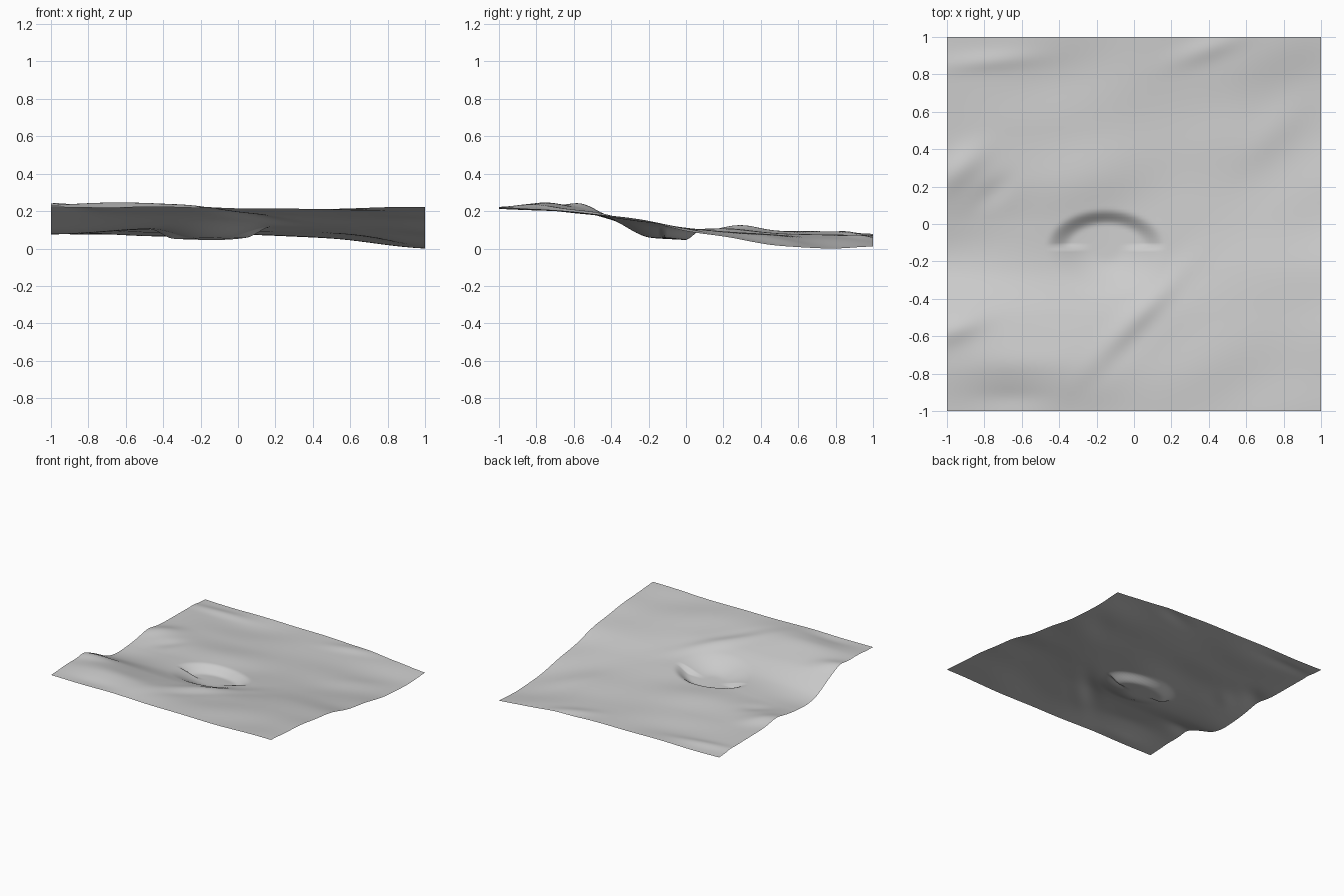
import bpy, bmesh, math
from mathutils import Vector

cube = bpy.data.objects.get("Cube")
if cube:
    bpy.data.objects.remove(cube, do_unlink=True)

# South-to-north height profiles (thousandths), evenly spaced from west to east
PROFILES = [
    [230, 238, 220, 102, 90, 112, 104, 102, 87],
    [230, 248, 195, 122, 110, 116, 94, 78, 82],
    [224, 220, 188, 132, 107, 104, 88, 82, 82],
    [222, 214, 194, 162, 120, 92, 74, 62, 62],
    [230, 214, 194, 162, 105, 62, 24, 10, 20],
]

# Local landforms: centre x, y, radius along, radius across, turn in degrees, height
LANDFORMS = [
    (0.05, -0.46, 0.32, 0.07, 46, 0.016),     # diagonal ridge
    (0.0, -0.62, 0.3, 0.06, 46, -0.006),      # gully beside the ridge
    (-0.95, -0.56, 0.16, 0.07, 20, 0.022),    # western knoll
    (-0.62, -0.74, 0.25, 0.09, 0, 0.01),      # south-western crest
    (-0.65, -0.93, 0.2, 0.06, 0, -0.008),     # dip below the crest
    (-0.93, 0.3, 0.16, 0.08, 40, 0.022),      # western hump
    (-0.75, 0.17, 0.12, 0.06, 40, -0.01),     # hollow beside the hump
    (-0.78, 0.87, 0.25, 0.05, 5, 0.012),      # northern banks
    (0.4, 0.94, 0.2, 0.06, 20, 0.014),
    (0.75, 0.5, 0.25, 0.1, 45, 0.008),
]


def spline(values, t):
    """Smooth interpolation through evenly spaced values, t from 0 to 1."""
    last = len(values) - 1
    i = min(int(t * last), last - 1)
    f = t * last - i
    a, b, c, d = (values[max(0, min(last, i + k))] for k in (-1, 0, 1, 2))
    return b + f * (c - a + f * (2*a - 5*b + 4*c - d + f * (3*(b - c) + d - a))) / 2


def smoothstep(low, high, v):
    t = max(0, min(1, (v - low) / (high - low)))
    return t * t * (3 - 2 * t)


def landform(x, y, cx, cy, along, across, turn, height):
    c, s = math.cos(math.radians(turn)), math.sin(math.radians(turn))
    u = ((x - cx) * c + (y - cy) * s) / along
    v = ((y - cy) * c - (x - cx) * s) / across
    return height * math.exp(-u * u - v * v)


def basin(x, y):
    """Oval hollow with a steep northern wall and a gentle southern side."""
    dx, dy = (x + 0.15) / 0.31, (y + 0.13) / (0.2 if y > -0.13 else 0.26)
    edge = math.hypot(dx, dy)
    soft = 0.62 if y > -0.13 else 0.2
    return -0.052 * (1 - smoothstep(soft, 1.05, edge))


def ripple(x, y):
    """Faint uneven ground."""
    return 0.003 * (math.sin(7 * x - 11 * y) * math.sin(5 * y + 3 * x + 1)
                    + 0.6 * math.sin(13 * y - 4 * x + 2) * math.sin(6 * x + 1))


def ground_height(x, y):
    row = [spline(p, (y + 1) / 2) / 1000 for p in PROFILES]
    z = spline(row, (x + 1) / 2) + basin(x, y) + ripple(x, y)
    return z + sum(landform(x, y, *form) for form in LANDFORMS)


# Terrain sheet
bm = bmesh.new()
bmesh.ops.create_grid(bm, x_segments=120, y_segments=120, size=1)
for v in bm.verts:
    v.co.z = ground_height(v.co.x, v.co.y)
lowest = min(v.co.z for v in bm.verts)
bmesh.ops.translate(bm, verts=bm.verts, vec=Vector((0, 0, -lowest)))
for f in bm.faces:
    f.smooth = True
mesh = bpy.data.meshes.new("terrain")
bm.to_mesh(mesh)
bm.free()
terrain = bpy.data.objects.new("terrain", mesh)
bpy.context.collection.objects.link(terrain)

# Plain grey ground
grey = bpy.data.materials.new("light_grey")
grey.use_nodes = True
colour = (0.6, 0.6, 0.6, 1)
grey.diffuse_color = colour
grey.node_tree.nodes["Principled BSDF"].inputs["Base Color"].default_value = colour
mesh.materials.append(grey)
